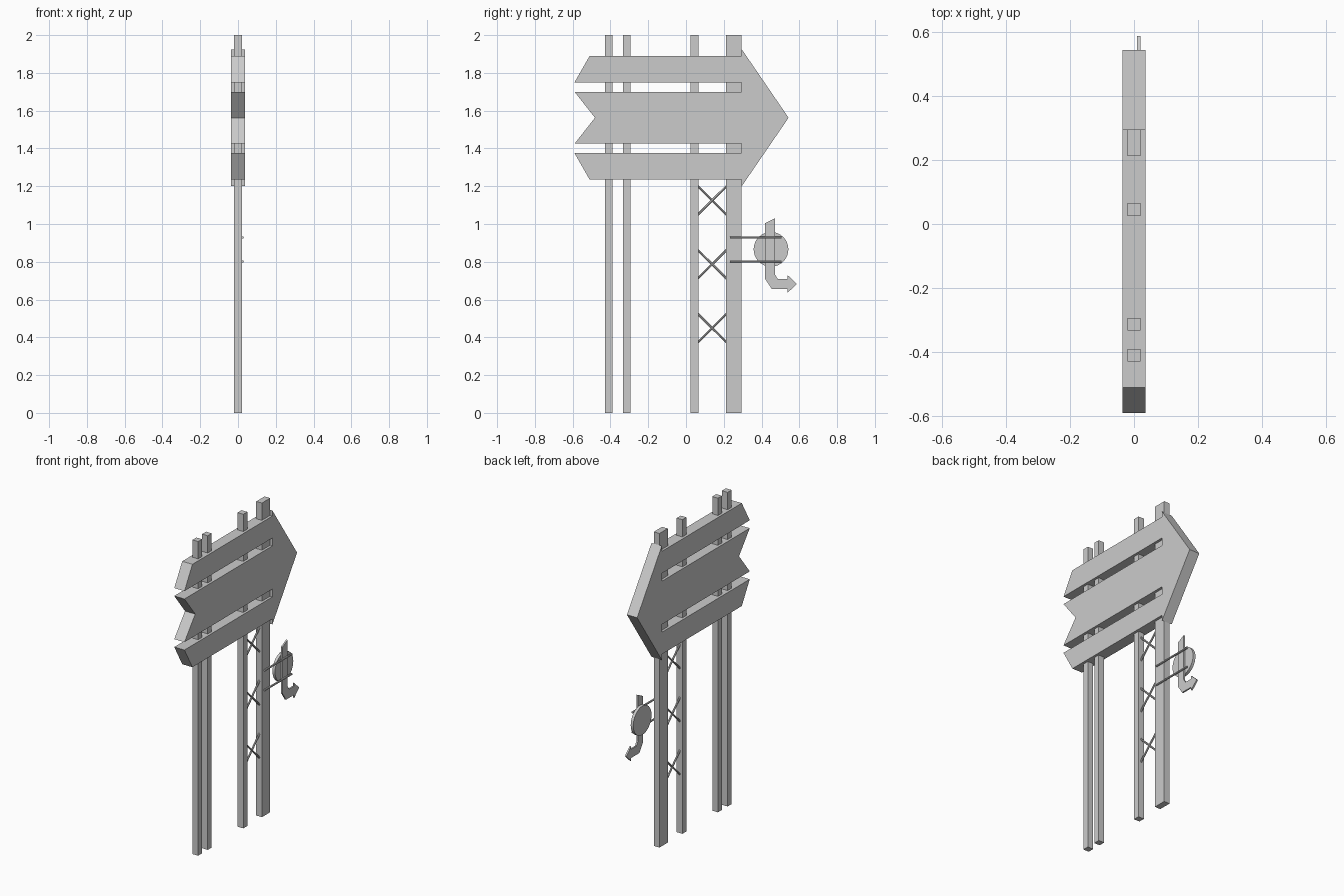
import bpy, bmesh, math
from mathutils import Vector

if "Cube" in bpy.data.objects:
    bpy.data.objects.remove(bpy.data.objects["Cube"])


def finish(name, bm):
    bmesh.ops.recalc_face_normals(bm, faces=bm.faces)
    me = bpy.data.meshes.new(name)
    bm.to_mesh(me)
    bm.free()
    ob = bpy.data.objects.new(name, me)
    bpy.context.collection.objects.link(ob)
    return ob


def plate(name, outline, x0, x1):
    """Extrude a (y, z) outline along x."""
    bm = bmesh.new()
    face = bm.faces.new([bm.verts.new((x0, y, z)) for y, z in outline])
    out = bmesh.ops.extrude_face_region(bm, geom=[face])
    verts = [v for v in out["geom"] if isinstance(v, bmesh.types.BMVert)]
    bmesh.ops.translate(bm, verts=verts, vec=(x1 - x0, 0, 0))
    return finish(name, bm)


def rod(name, a, b, r, sides=8):
    """Straight rod between two points."""
    a, b = Vector(a), Vector(b)
    d = b - a
    bm = bmesh.new()
    bmesh.ops.create_cone(bm, cap_ends=True, segments=sides,
                          radius1=r, radius2=r, depth=d.length)
    bm.transform(d.to_track_quat('Z', 'Y').to_matrix().to_4x4())
    bmesh.ops.translate(bm, verts=bm.verts, vec=(a + b) / 2)
    return finish(name, bm)


# Upright posts
for i, (y0, y1) in enumerate([(-0.43, -0.39), (-0.333, -0.293),
                              (0.025, 0.065), (0.212, 0.295)]):
    plate(f"post_{i + 1}", [(y0, 0), (y1, 0), (y1, 2), (y0, 2)], -0.02, 0.02)

# Large slatted arrow board, upper half mirrored about its centre line
mid = 1.5625
upper = [(0.295, 1.925), (0.295, 1.89), (-0.51, 1.89), (-0.59, 1.75),
         (0.295, 1.75), (0.295, 1.70), (-0.59, 1.70)]
lower = [(y, 2 * mid - z) for y, z in reversed(upper)]
plate("arrow_board", [(0.543, mid)] + upper + [(-0.482, mid)] + lower,
      -0.036, 0.036)

# Crossed braces between the two right posts
for i, z in enumerate((1.125, 0.787, 0.449)):
    for s in (-1, 1):
        rod(f"brace_{i + 1}_{'rise' if s > 0 else 'fall'}",
            (0, 0.06, z - s * 0.078), (0, 0.217, z + s * 0.078), 0.006)

# Horizontal bars carrying the small sign
for name, z in (("upper_bar", 0.928), ("lower_bar", 0.802)):
    rod(name, (0.025, 0.232, z), (0.025, 0.505, z), 0.006)

# Small disc
disc = rod("small_disc", (-0.008, 0.45, 0.866), (0.01, 0.45, 0.866), 0.092, 32)
for p in disc.data.polygons:
    p.use_smooth = len(p.vertices) == 4
disc.data.set_sharp_from_angle(angle=math.radians(30))

# Small bent arrow
plate("bent_arrow", [(0.417, 1.003), (0.417, 0.712), (0.455, 0.655),
                     (0.537, 0.655), (0.537, 0.635), (0.587, 0.683),
                     (0.537, 0.73), (0.537, 0.71), (0.485, 0.71),
                     (0.47, 0.735), (0.47, 1.03)], 0.01, 0.02)
